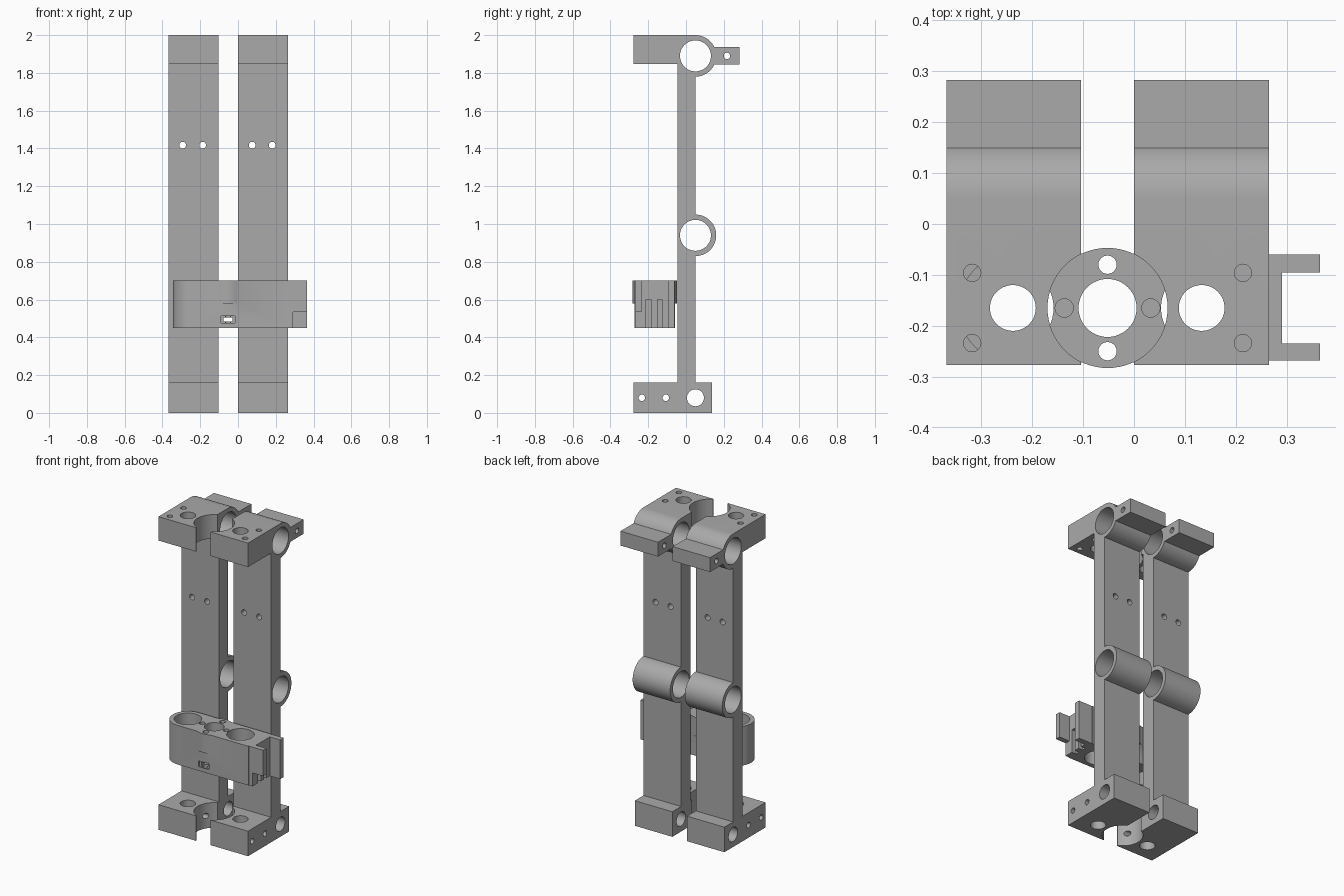
import bpy, bmesh
from math import cos, sin, radians
from mathutils import Vector

if "Cube" in bpy.data.objects:
    bpy.data.objects.remove(bpy.data.objects["Cube"], do_unlink=True)

grey = bpy.data.materials.new("machined_grey")
grey.use_nodes = True
grey.diffuse_color = (0.4, 0.4, 0.4, 1)
grey.node_tree.nodes["Principled BSDF"].inputs["Base Color"].default_value = (0.4, 0.4, 0.4, 1)


def arc(cx, cy, r, start, end, steps):
    angles = [radians(start + (end - start) * i / steps) for i in range(steps + 1)]
    return [(cx + r * cos(a), cy + r * sin(a)) for a in angles]


def circle(cx, cy, r, steps=48):
    return arc(cx, cy, r, 0, 360, steps)[:-1]


def rect(a0, a1, b0, b1):
    return [(a0, b0), (a1, b0), (a1, b1), (a0, b1)]


def prism(name, outline, axis, lo, hi):
    """Extrude a 2D outline along x, y or z; the outline uses the other two axes in order."""
    place = {"x": lambda a, b: (lo, a, b),
             "y": lambda a, b: (a, lo, b),
             "z": lambda a, b: (a, b, lo)}[axis]
    bm = bmesh.new()
    face = bm.faces.new([bm.verts.new(place(a, b)) for a, b in outline])
    ext = bmesh.ops.extrude_face_region(bm, geom=[face])
    move = Vector([hi - lo if axis == c else 0 for c in "xyz"])
    bmesh.ops.translate(bm, vec=move, verts=[v for v in ext["geom"] if isinstance(v, bmesh.types.BMVert)])
    bmesh.ops.recalc_face_normals(bm, faces=bm.faces)
    mesh = bpy.data.meshes.new(name)
    bm.to_mesh(mesh)
    bm.free()
    mesh.materials.append(grey)
    obj = bpy.data.objects.new(name, mesh)
    bpy.context.collection.objects.link(obj)
    return obj


def activate(obj):
    bpy.ops.object.select_all(action="DESELECT")
    obj.select_set(True)
    bpy.context.view_layer.objects.active = obj


def combine(target, operation, outline, axis, lo, hi):
    tool = prism("tool", outline, axis, lo, hi)
    tool.hide_render = True
    activate(target)
    mod = target.modifiers.new("shape", "BOOLEAN")
    mod.operation, mod.solver, mod.object = operation, "EXACT", tool
    bpy.ops.object.modifier_apply(modifier=mod.name)
    bpy.data.objects.remove(tool, do_unlink=True)


def cut(target, outline, axis, lo, hi):
    combine(target, "DIFFERENCE", outline, axis, lo, hi)


def finish(obj):
    activate(obj)
    bpy.ops.object.shade_smooth_by_angle(angle=radians(30))


MID_X, ROD_Y = -0.052, -0.165
HINGE_Y, MID_Z, TOP_Z, RING = 0.05, 0.94, 1.89, 0.11

# Side profile of a rail: foot, wall, middle sleeve, top sleeve with tab, head block
rail = [(-0.277, 0), (0.138, 0), (0.138, 0.16), (HINGE_Y, 0.16)]
rail += arc(HINGE_Y, MID_Z, RING, -90, 90, 28)
rail += arc(HINGE_Y, TOP_Z, RING, -90, -24, 12)
rail += [(0.283, 1.845), (0.283, 1.937)]
rail += arc(HINGE_Y, TOP_Z, RING, 25, 90, 12)
rail += [(-0.277, 2), (-0.277, 1.847), (-0.045, 1.847), (-0.045, 0.16), (-0.277, 0.16)]

rails = [("right_rail", -0.368, -0.104, -0.238, -0.318),
         ("left_rail", 0.0, 0.265, 0.133, 0.214)]
for name, x0, x1, rod_x, screw_x in rails:
    body = prism(name, rail, "x", x0, x1)
    # Cross bores through sleeves, tab and foot
    for y, z, r in [(HINGE_Y, MID_Z, 0.082), (HINGE_Y, TOP_Z, 0.082), (0.217, TOP_Z, 0.017),
                    (HINGE_Y, 0.08, 0.045), (-0.234, 0.08, 0.017), (-0.107, 0.08, 0.017)]:
        cut(body, circle(y, z, r), "x", x0 - 0.1, x1 + 0.1)
    # Vertical rod bores, half-round clearance and head screw holes
    for z0, z1 in [(-0.1, 0.3), (1.7, 2.1)]:
        cut(body, circle(rod_x, ROD_Y, 0.045), "z", z0, z1)
        cut(body, circle(MID_X, ROD_Y, 0.118, 64), "z", z0, z1)
    for y in (-0.096, -0.234):
        cut(body, circle(screw_x, y, 0.017, 24), "z", 1.7, 2.1)
    # Pair of holes through the wall
    for dx in (0.07, 0.176):
        cut(body, circle(x0 + dx + 0.005, 1.417, 0.018, 24), "y", -0.2, 0.2)
    finish(body)

# Carriage: rounded bar with a central boss
Z0, Z1 = 0.45, 0.70
bar = arc(-0.238, ROD_Y, 0.107, 90, 270, 32) + [(0.265, -0.272), (0.265, -0.058)]
carriage = prism("carriage", bar, "z", Z0, Z1)
combine(carriage, "UNION", rect(0.25, 0.291, -0.268, -0.06), "z", Z0, Z1)
combine(carriage, "UNION", circle(MID_X, ROD_Y, 0.118, 64), "z", 0.58, Z1)
# Bearing bores, nut bore and nut screw holes
for x, r in [(-0.238, 0.08), (MID_X, 0.057), (0.133, 0.08)]:
    cut(carriage, circle(x, ROD_Y, r), "z", 0.3, 0.9)
for dx, dy, bottom in [(0, 0.085, 0.3), (0, -0.085, 0.3), (0.085, 0, 0.58), (-0.085, 0, 0.58)]:
    cut(carriage, circle(MID_X + dx, ROD_Y + dy, 0.018, 24), "z", bottom, 0.9)
# Tie slot through the front, with a shallow recess
cut(carriage, rect(-0.076, -0.03, 0.484, 0.506), "y", -0.4, 0.1)
cut(carriage, rect(-0.09, -0.016, 0.476, 0.513), "y", -0.4, -0.262)
# Belt grooves in the end
for y0, y1 in [(-0.212, -0.185), (-0.152, -0.128)]:
    cut(carriage, rect(y0, y1, 0.4, 0.6), "x", 0.26, 0.4)
finish(carriage)

# End tabs of the carriage
for name, y0, y1, z0 in [("front_tab", -0.268, -0.235, 0.535), ("back_tab", -0.095, -0.06, Z0)]:
    prism(name, rect(0.283, 0.365, y0, y1), "z", z0, Z1)
